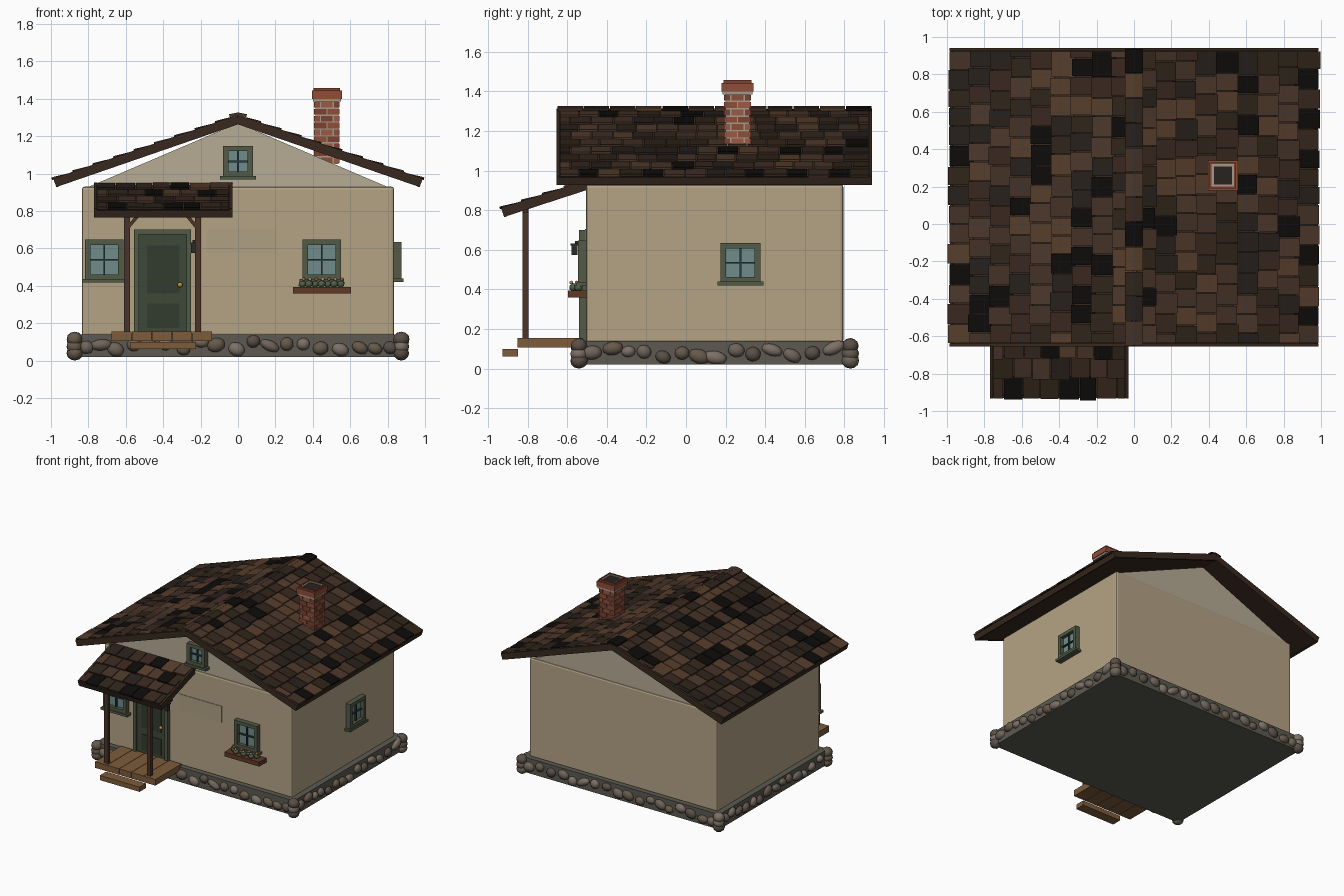
import bpy, bmesh, math, random
from mathutils import Matrix, Vector

if "Cube" in bpy.data.objects:
    bpy.data.objects.remove(bpy.data.objects["Cube"])

random.seed(7)
T, R = Matrix.Translation, Matrix.Rotation
I4 = Matrix.Identity(4)
mats = {}


def mat(hexcol):
    if hexcol not in mats:
        m = bpy.data.materials.new("colour_" + hexcol)
        rgb = [(int(hexcol[i:i + 2], 16) / 255) ** 2.2 for i in (0, 2, 4)]
        m.diffuse_color = (*rgb, 1)
        m.use_nodes = True
        m.node_tree.nodes["Principled BSDF"].inputs["Base Color"].default_value = m.diffuse_color
        mats[hexcol] = m
    return mats[hexcol]


def box(bm, c, s, m=0, M=I4):
    g = bmesh.ops.create_cube(bm, size=1, matrix=M @ T(c) @ Matrix.Diagonal((*s, 1)))
    for f in {f for v in g["verts"] for f in v.link_faces}:
        f.material_index = m


def span(bm, x0, x1, y0, y1, z0, z1, m=0, M=I4):
    box(bm, ((x0 + x1) / 2, (y0 + y1) / 2, (z0 + z1) / 2), (x1 - x0, y1 - y0, z1 - z0), m, M)


def ball(bm, c, s, m=0, rot=I4, sub=2):
    g = bmesh.ops.create_icosphere(bm, subdivisions=sub, radius=1,
                                   matrix=T(c) @ rot @ Matrix.Diagonal((*s, 1)))
    for f in {f for v in g["verts"] for f in v.link_faces}:
        f.material_index, f.smooth = m, True


def finish(bm, name, cols, bevel=0):
    bmesh.ops.recalc_face_normals(bm, faces=bm.faces)
    me = bpy.data.meshes.new(name)
    bm.to_mesh(me)
    bm.free()
    for c in cols:
        me.materials.append(mat(c))
    ob = bpy.data.objects.new(name, me)
    bpy.context.collection.objects.link(ob)
    if bevel:
        b = ob.modifiers.new("bevel", "BEVEL")
        b.width, b.segments = bevel, 2
    return ob


# Foundation slab
CY = 0.145
bm = bmesh.new()
span(bm, -0.88, 0.88, CY - 0.69, CY + 0.69, 0.02, 0.14)
finish(bm, "foundation", ["5c5a52"])

# Foundation stones around all four sides, stacked at the corners
bm = bmesh.new()
for half, off, turn in ((0.88, 0.69, 0), (0.69, 0.88, 90), (0.88, 0.69, 180), (0.69, 0.88, 270)):
    rot = R(math.radians(turn), 4, "Z")
    p = -half + 0.07
    while p < half - 0.04:
        c = T((0, CY, 0)) @ rot @ Vector((p, -off, random.uniform(0.055, 0.105)))
        s = (random.uniform(0.035, 0.062), 0.03, random.uniform(0.028, 0.04))
        ball(bm, c, s, random.randrange(4), rot @ R(random.uniform(-0.5, 0.5), 4, "Y"))
        p += random.uniform(0.075, 0.11)
for sx in (-1, 1):
    for sy in (-1, 1):
        for z in (0.04, 0.075, 0.115):
            ball(bm, (sx * 0.873, CY + sy * 0.685, z), (0.042, 0.045, 0.04), random.randrange(4),
                 R(random.uniform(0, 3), 4, "Z"))
finish(bm, "foundation_stones", ["6e645a", "7b7065", "5a5048", "665a4c"])

# Walls, with the gable block slightly set back
bm = bmesh.new()
span(bm, -0.835, 0.835, CY - 0.65, CY + 0.65, 0.13, 0.93)
finish(bm, "walls", ["b3a284"], 0.014)
bm = bmesh.new()
f = bm.faces.new([bm.verts.new((x, CY - 0.642, z)) for x, z in ((-0.82, 0.92), (0.82, 0.92), (0, 1.27))])
g = bmesh.ops.extrude_face_region(bm, geom=[f])
bmesh.ops.translate(bm, vec=(0, 1.284, 0), verts=[v for v in g["geom"] if isinstance(v, bmesh.types.BMVert)])
finish(bm, "gable", ["b5aa94"])
bm = bmesh.new()
span(bm, -0.165, 0.21, -0.509, -0.5, 0.575, 0.705)
finish(bm, "plaster_patch", ["ada081"])

# Roof slopes: local x runs across, y runs downhill, z is the outward normal
TILES = ["46352b", "3b2c24", "57402f", "2c2521", "4d3a2e", "161412", "33291f"]


def slope(o, u, v):
    u, v = Vector(u), Vector(v).normalized()
    n = u.cross(v)
    n = n if n.z > 0 else -n
    return T(o) @ Matrix((u, v, n)).transposed().to_4x4()


def shingles(bm, M, w, length, rows, tile):
    pitch = length / rows
    for r in range(rows):
        a = 0.0
        nxt = tile * (0.55 if r % 2 else 1.0)
        while a < w - 0.01:
            b = a + nxt * random.uniform(0.9, 1.1)
            b = w if b > w - 0.035 else b
            tl = pitch * 1.12
            c = ((a + b) / 2, (r + 1) * pitch - tl / 2 + random.uniform(-0.004, 0.009), 0.009)
            box(bm, (0, 0, 0), (b - a - 0.005, tl, 0.013), random.randrange(len(TILES)),
                M @ T(c) @ R(0.09, 4, "X"))
            a, nxt = b, tile


def roof(name, frames, w, length, rows, tile):
    deck, tl = bmesh.new(), bmesh.new()
    for M in frames:
        span(deck, 0, w, 0, length, -0.03, 0, 0, M)
        for x in (-0.007, w + 0.007):                     # barge boards
            span(deck, x - 0.008, x + 0.008, 0, length, -0.035, 0.014, 0, M)
        span(deck, 0, w, length - 0.015, length, -0.036, 0.004, 0, M)
        shingles(tl, M, w, length, rows, tile)
    finish(deck, name + "_deck", ["3a2d24"])
    finish(tl, name + "_shingles", TILES)


roof("main_roof", [slope((0, -0.64, 1.3), (0, 1, 0), (s, 0, -0.345)) for s in (-1, 1)], 1.565, 1.04, 9, 0.105)
roof("porch_roof", [slope((-0.755, -0.497, 0.94), (1, 0, 0), (0, -1, -0.325))], 0.71, 0.455, 4, 0.1)

# Ridge caps
bm = bmesh.new()
for i in range(12):
    for s in (-1, 1):
        box(bm, (s * 0.022, 0, 0), (0.05, 0.128, 0.016), (i * 3) % 7,
            T((0, -0.585 + i * 0.1325, 1.319)) @ R(s * 0.2, 4, "Y"))
finish(bm, "ridge_caps", TILES)

# Chimney: mortar core, staggered bricks, stepped cap and flue
CX, CHY = 0.475, 0.26
bm = bmesh.new()
span(bm, CX - 0.061, CX + 0.061, CHY - 0.061, CHY + 0.061, 1.05, 1.39)
span(bm, CX - 0.075, CX + 0.075, CHY - 0.075, CHY + 0.075, 1.385, 1.4)
for s in (-1, 1):
    span(bm, CX - 0.06, CX + 0.06, CHY + s * 0.054 - 0.006, CHY + s * 0.054 + 0.006, 1.4, 1.452)
    span(bm, CX + s * 0.054 - 0.006, CX + s * 0.054 + 0.006, CHY - 0.048, CHY + 0.048, 1.4, 1.452)
finish(bm, "chimney_mortar", ["a3988a"])
bm = bmesh.new()
for r in range(9):
    cuts = (-0.068, 0, 0.068) if r % 2 else (-0.068, -0.034, 0.034, 0.068)
    for k in range(4):
        M = T((CX, CHY, 1.057 + r * 0.037)) @ R(k * math.pi / 2, 4, "Z")
        for a, b in zip(cuts, cuts[1:]):
            span(bm, a + 0.003, b - 0.003, -0.068, -0.05, 0, 0.03, random.randrange(3), M)
for k in range(4):
    M = T((CX, CHY, 0)) @ R(k * math.pi / 2, 4, "Z")
    span(bm, -0.08, 0.08, -0.08, -0.06, 1.4, 1.443, 0, M)
    span(bm, -0.07, 0.07, -0.07, -0.06, 1.443, 1.457, 1, M)
finish(bm, "chimney_bricks", ["8f4e3a", "7d4333", "9a5a44"])
bm = bmesh.new()
span(bm, CX - 0.049, CX + 0.049, CHY - 0.049, CHY + 0.049, 1.38, 1.446)
finish(bm, "chimney_flue", ["2b2724"])


# Windows, built facing -y then placed on the wall
def window(name, M, w, h):
    bm = bmesh.new()
    t = 0.028
    x, z = w / 2, h / 2
    for s in (-1, 1):
        box(bm, (s * (x - t / 2), -0.015, 0), (t, 0.05, h), 0, M)
        box(bm, (0, -0.015, s * (z - t / 2)), (w, 0.05, t), 0, M)
    span(bm, -x - 0.016, x + 0.016, -0.05, 0.01, -z - 0.014, -z + 0.004, 0, M)
    span(bm, -x + t, x - t, -0.012, 0.005, -z + t, z - t, 1, M)
    box(bm, (0, -0.016, 0), (0.009, 0.018, h - 2 * t), 2, M)
    box(bm, (0, -0.016, 0.0), (w - 2 * t, 0.018, 0.009), 2, M)
    finish(bm, name, ["535b48", "6f8b8a", "2c4044"])


window("front_left_window", T((-0.715, -0.505, 0.54)), 0.205, 0.215)
window("front_right_window", T((0.448, -0.505, 0.54)), 0.205, 0.215)
window("gable_window", T((0, -0.497, 1.065)), 0.16, 0.165)
window("side_window", T((0.835, 0.275, 0.535)) @ R(math.pi / 2, 4, "Z"), 0.2, 0.2)

# Flower box
bm = bmesh.new()
span(bm, 0.295, 0.605, -0.595, -0.505, 0.36, 0.395)
finish(bm, "flower_box", ["5f3b2a"])
bm = bmesh.new()
for i in range(7):
    x = 0.345 + i * 0.034
    ball(bm, (x, -0.555 + 0.012 * (-1) ** i, 0.41), (0.024, 0.024, 0.022), 0, sub=1)
    ball(bm, (x + 0.006, -0.566 + 0.014 * (-1) ** i, 0.435), (0.011, 0.011, 0.01), 1 + i % 2, sub=1)
finish(bm, "flowers", ["4f6246", "b65c48", "c98a7a"])

# Door with frame, two panels and knob
bm = bmesh.new()
for a, b in ((-0.556, -0.53), (-0.275, -0.25)):
    span(bm, a, b, -0.54, -0.5, 0.14, 0.7)
span(bm, -0.556, -0.25, -0.54, -0.5, 0.675, 0.7)
span(bm, -0.53, -0.275, -0.523, -0.5, 0.14, 0.675, 1)
span(bm, -0.487, -0.312, -0.529, -0.51, 0.36, 0.615, 2)
span(bm, -0.487, -0.312, -0.529, -0.51, 0.175, 0.305, 2)
ball(bm, (-0.31, -0.538, 0.405), (0.014, 0.014, 0.014), 3)
finish(bm, "door", ["535b48", "414a3b", "363e32", "b98f42"])

# Wall lantern
bm = bmesh.new()
span(bm, -0.25, -0.222, -0.578, -0.548, 0.575, 0.625)
span(bm, -0.255, -0.217, -0.583, -0.543, 0.622, 0.632)
span(bm, -0.243, -0.229, -0.56, -0.5, 0.63, 0.645)
finish(bm, "lantern", ["2c2f2a"])

# Porch floor planks and step
bm = bmesh.new()
for i in range(5):
    x = -0.675 + i * 0.108
    span(bm, x, x + 0.105, -0.85, -0.52, 0.106, 0.155)
finish(bm, "porch_floor", ["7d5c3e"])
bm = bmesh.new()
span(bm, -0.578, -0.225, -0.927, -0.848, 0.062, 0.1)
finish(bm, "porch_step", ["7d5c3e"])

# Porch posts, beam and braces
bm = bmesh.new()
for x, s in ((-0.594, 1), (-0.214, -1)):
    span(bm, x - 0.016, x + 0.016, -0.826, -0.796, 0.15, 0.82)
    box(bm, (0, 0, 0), (0.018, 0.02, 0.11), 0,
        T((x + s * 0.042, -0.811, 0.755)) @ R(s * math.radians(40), 4, "Y"))
span(bm, -0.7, -0.1, -0.824, -0.798, 0.785, 0.815)
finish(bm, "porch_posts", ["4d382c"])
